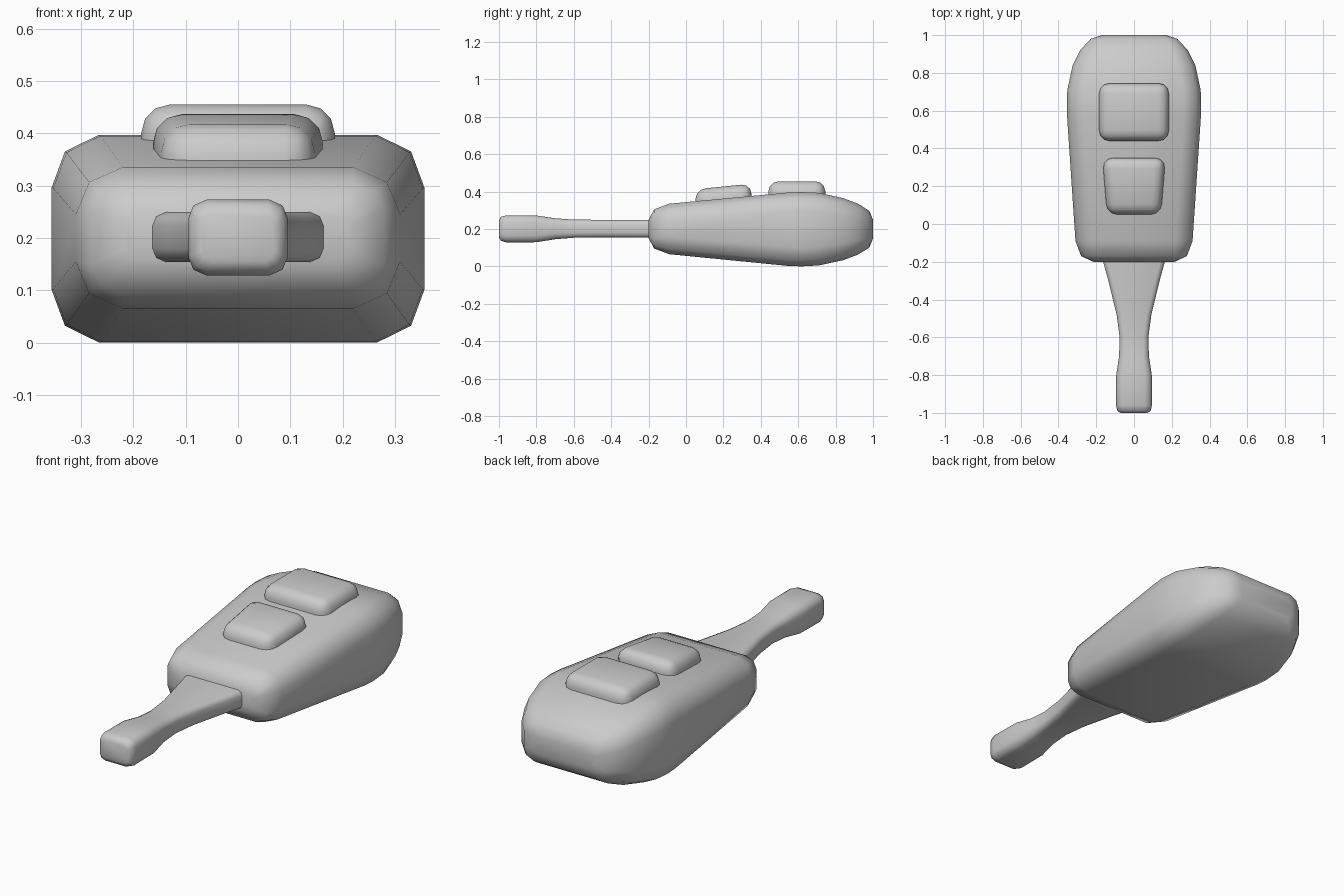
import bpy, bmesh, math


def finish(name, bm):
    bmesh.ops.recalc_face_normals(bm, faces=bm.faces)
    mesh = bpy.data.meshes.new(name)
    bm.to_mesh(mesh)
    bm.free()
    ob = bpy.data.objects.new(name, mesh)
    bpy.context.collection.objects.link(ob)
    bpy.ops.object.select_all(action='DESELECT')
    ob.select_set(True)
    bpy.context.view_layer.objects.active = ob
    bpy.ops.object.shade_smooth_by_angle(angle=math.radians(60))
    return ob


def ring(bm, y, hx, z0, z1, rx, rz):
    # rectangle with two-segment rounded corners, in the plane of constant y
    cz, hz = (z0 + z1) / 2, (z1 - z0) / 2
    quarter = [(hx, hz - rz), (hx - 0.28 * rx, hz - 0.32 * rz), (hx - rx, hz)]
    pts = quarter + [(-x, z) for x, z in reversed(quarter)]
    pts += [(-x, -z) for x, z in pts]
    return [bm.verts.new((x, y, cz + z)) for x, z in pts]


def loft(name, sections):
    bm = bmesh.new()
    rings = [ring(bm, *s) for s in sections]
    for a, b in zip(rings, rings[1:]):
        for i in range(len(a)):
            j = (i + 1) % len(a)
            bm.faces.new((a[i], a[j], b[j], b[i]))
    bm.faces.new(rings[0])
    bm.faces.new(rings[-1])
    return finish(name, bm)


def button(name, y0, y1, w0, w1, top0, top1, depth):
    # bevelled block that may taper and tilt along y, sunk into the body
    bm = bmesh.new()
    bmesh.ops.create_cube(bm, size=2)
    for v in bm.verts:
        back, up = v.co.y > 0, v.co.z > 0
        v.co = (v.co.x * (w1 if back else w0), y1 if back else y0,
                (top1 if back else top0) - (0 if up else depth))
    bmesh.ops.bevel(bm, geom=bm.edges[:], offset=0.055, offset_type='OFFSET',
                    segments=3, profile=0.5, affect='EDGES', clamp_overlap=True)
    return finish(name, bm)


# Fob body: y, half width, bottom, top, corner x, corner z
loft("fob_body", [
    (-0.20, 0.215, 0.15, 0.25, 0.03, 0.03),
    (-0.17, 0.28, 0.095, 0.305, 0.06, 0.055),
    (-0.09, 0.31, 0.065, 0.335, 0.09, 0.09),
    (0.55, 0.353, 0.002, 0.395, 0.09, 0.10),
    (0.62, 0.356, 0.0, 0.397, 0.09, 0.10),
    (0.71, 0.353, 0.005, 0.393, 0.09, 0.10),
    (0.84, 0.325, 0.033, 0.365, 0.09, 0.09),
    (0.92, 0.285, 0.063, 0.335, 0.08, 0.08),
    (0.98, 0.23, 0.10, 0.297, 0.055, 0.055),
    (1.00, 0.17, 0.15, 0.25, 0.03, 0.03),
])

# Key shank with waisted neck and block tip
loft("key_shank", [
    (-1.00, 0.070, 0.155, 0.245, 0.02, 0.02),
    (-0.99, 0.088, 0.137, 0.265, 0.03, 0.03),
    (-0.96, 0.095, 0.128, 0.273, 0.035, 0.035),
    (-0.80, 0.094, 0.129, 0.272, 0.035, 0.035),
    (-0.70, 0.079, 0.145, 0.257, 0.03, 0.03),
    (-0.60, 0.076, 0.153, 0.250, 0.025, 0.025),
    (-0.48, 0.092, 0.154, 0.249, 0.025, 0.025),
    (-0.30, 0.136, 0.154, 0.249, 0.025, 0.025),
    (-0.20, 0.163, 0.154, 0.249, 0.025, 0.025),
    (-0.10, 0.175, 0.154, 0.249, 0.025, 0.025),
])

# Two raised buttons on the top face
button("rear_button", 0.44, 0.745, 0.185, 0.185, 0.455, 0.455, 0.16)
button("front_button", 0.05, 0.35, 0.143, 0.167, 0.412, 0.442, 0.16)
